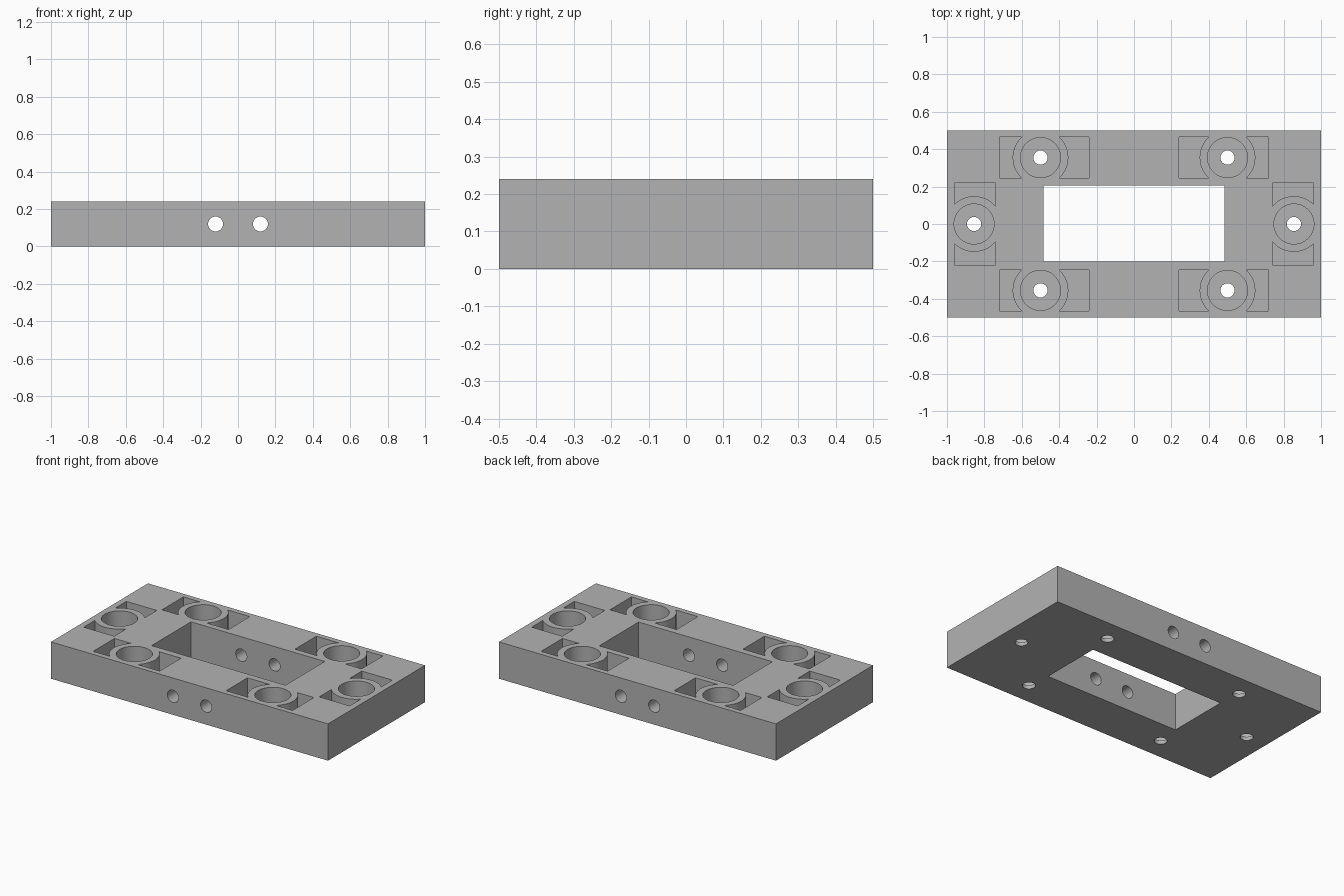
import bpy, math

if "Cube" in bpy.data.objects:
    bpy.data.objects.remove(bpy.data.objects["Cube"])

H = 0.24          # plate height
FLOOR = 0.024     # thickness left under the bores and pockets

grey = bpy.data.materials.new("plain grey")
grey.diffuse_color = (0.45, 0.45, 0.45, 1)
grey.use_nodes = True
grey.node_tree.nodes["Principled BSDF"].inputs["Base Color"].default_value = grey.diffuse_color


def box(name, x, y, z0, z1, sx, sy):
    bpy.ops.mesh.primitive_cube_add(size=1, location=(x, y, (z0 + z1) / 2))
    ob = bpy.context.object
    ob.name = name
    ob.scale = (sx, sy, z1 - z0)
    bpy.ops.object.transform_apply(location=True, rotation=True, scale=True)
    ob.data.materials.append(grey)
    return ob


def cylinder(name, x, y, z0, z1, r, along_y=False, sides=48):
    rot = (math.pi / 2, 0, 0) if along_y else (0, 0, 0)
    bpy.ops.mesh.primitive_cylinder_add(vertices=sides, radius=r, depth=z1 - z0,
                                        location=(x, y, (z0 + z1) / 2), rotation=rot)
    ob = bpy.context.object
    ob.name = name
    bpy.ops.object.transform_apply(location=True, rotation=True, scale=True)
    ob.data.materials.append(grey)
    return ob


def cut(target, cutter):
    mod = target.modifiers.new("cut", 'BOOLEAN')
    mod.operation = 'DIFFERENCE'
    mod.solver = 'EXACT'
    mod.object = cutter
    bpy.context.view_layer.objects.active = target
    bpy.ops.object.modifier_apply(modifier=mod.name)
    bpy.data.objects.remove(cutter, do_unlink=True)


# Rectangular plate with a central window
plate = box("mounting_plate", 0, 0, 0, H, 2, 1)
cut(plate, box("window_cutter", 0, 0.002, -0.1, H + 0.1, 0.966, 0.406))

# Seats: bore x, bore y, pocket centre x, pocket size x, pocket size y
seats = [(sx * 0.5, sy * 0.355, sx * 0.48, 0.48, 0.22)
         for sx in (-1, 1) for sy in (-1, 1)]
seats += [(sx * 0.855, 0, sx * 0.85, 0.22, 0.44) for sx in (-1, 1)]

for x, y, px, w, d in seats:
    # Side pockets around a round collar
    pocket = box("pocket_cutter", px, y, FLOOR, H + 0.1, w, d)
    cut(pocket, cylinder("collar_cutter", x, y, -0.1, H + 0.2, 0.149))
    cut(plate, pocket)
    # Wide bore with a small through hole
    cut(plate, cylinder("bore_cutter", x, y, FLOOR, H + 0.1, 0.107))
    cut(plate, cylinder("hole_cutter", x, y, -0.1, H + 0.1, 0.038, sides=32))

# Cross holes through the front and back walls
for x in (-0.12, 0.12):
    cut(plate, cylinder("cross_hole_cutter", x, 0, -0.48, 0.72, 0.04, True, 32))

# Smooth round walls, sharp edges elsewhere
bpy.ops.object.select_all(action='DESELECT')
plate.select_set(True)
bpy.context.view_layer.objects.active = plate
bpy.ops.object.shade_smooth_by_angle(angle=math.radians(30))
